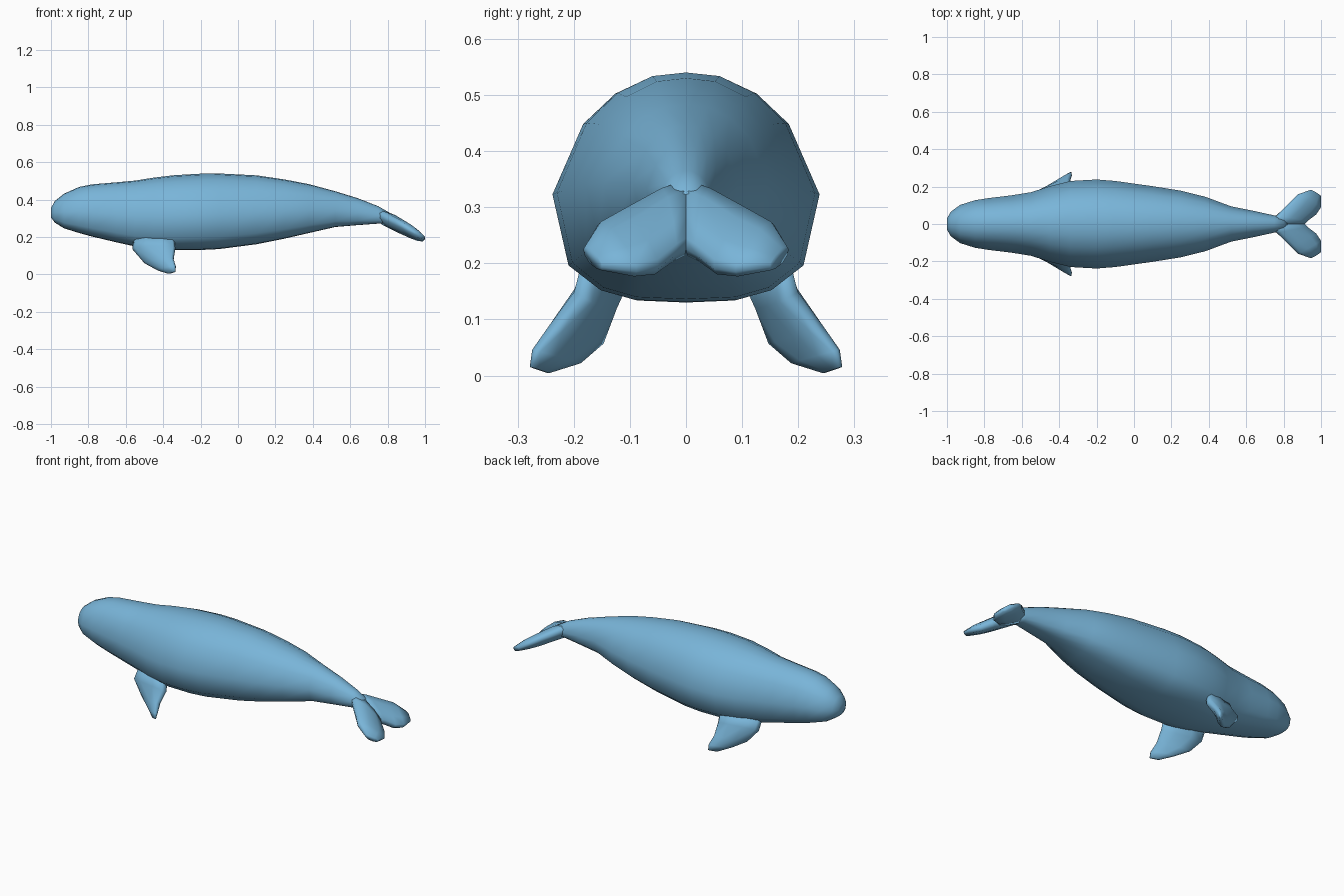
import bpy, bmesh
from mathutils import Vector

if "Cube" in bpy.data.objects:
    bpy.data.objects.remove(bpy.data.objects["Cube"])

skin = bpy.data.materials.new("light blue skin")
skin.diffuse_color = (0.19, 0.46, 0.69, 1)
skin.use_nodes = True
skin.node_tree.nodes["Principled BSDF"].inputs["Base Color"].default_value = skin.diffuse_color


def loft(name, rings):
    """Skin a list of closed rings and cap both ends."""
    bm = bmesh.new()
    rows = [[bm.verts.new(p) for p in r] for r in rings]
    n = len(rows[0])
    for a, b in zip(rows, rows[1:]):
        for i in range(n):
            j = (i + 1) % n
            bm.faces.new((a[i], a[j], b[j], b[i]))
    bm.faces.new(rows[0])
    bm.faces.new(rows[-1])
    bmesh.ops.remove_doubles(bm, verts=bm.verts, dist=0.0005)
    bmesh.ops.recalc_face_normals(bm, faces=bm.faces)
    for f in bm.faces:
        f.smooth = True
    me = bpy.data.meshes.new(name)
    bm.to_mesh(me)
    bm.free()
    me.materials.append(skin)
    ob = bpy.data.objects.new(name, me)
    bpy.context.collection.objects.link(ob)
    return ob


def fin(name, sections, side):
    """Blade lofted through (leading point, trailing point, thickness)."""
    mids = [(Vector(l) + Vector(t)) / 2 for l, t, _ in sections]
    span = mids[-1] - mids[0]
    # chord position (0 leading, 1 trailing) and share of half thickness
    prof = [(0, 0), (.07, .55), (.35, 1), (.7, .85), (.96, .5), (1, 0),
            (.96, -.5), (.7, -.85), (.35, -1), (.07, -.55)]
    rings = []
    for l, t, th in sections:
        l, t = Vector(l), Vector(t)
        nrm = (t - l).cross(span).normalized()
        ring = [l.lerp(t, u) + nrm * (w * th / 2) for u, w in prof]
        rings.append([(p.x, p.y * side, p.z) for p in ring])
    return loft(name, rings)


# Body: x, top z, bottom z, half width
stations = [
    (-1.0, .355, .305, .03), (-.98, .392, .278, .065), (-.93, .432, .247, .102),
    (-.85, .468, .222, .127), (-.78, .482, .203, .138), (-.65, .493, .172, .154),
    (-.55, .502, .150, .170), (-.45, .518, .136, .202), (-.34, .531, .130, .230),
    (-.2, .539, .131, .238), (-.1, .540, .136, .230), (.1, .530, .162, .202),
    (.25, .508, .192, .178), (.38, .483, .222, .146), (.52, .445, .254, .094),
    (.64, .408, .264, .070), (.75, .365, .272, .046), (.82, .325, .270, .035),
]
# right half of the cross-section, from the back down to the belly
half = [(0, 1), (.26, .97), (.53, .83), (.77, .58), (1, 0),
        (.88, -.66), (.64, -.89), (.38, -.98), (0, -1)]
outline = half + [(-a, b) for a, b in half[-2:0:-1]]
rings = []
for x, top, bot, hw in stations:
    zm = bot + .47 * (top - bot)
    rings.append([(x, a * hw, zm + b * ((top - zm) if b > 0 else (zm - bot)))
                  for a, b in outline])
loft("body", rings)

# Flippers, hanging down and out behind the head
flipper = [
    ((-.56, .10, .19), (-.34, .17, .21), .07),
    ((-.565, .14, .135), (-.335, .185, .14), .075),
    ((-.50, .155, .06), (-.345, .235, .085), .06),
    ((-.43, .19, .022), (-.335, .27, .045), .04),
    ((-.375, .245, .004), (-.335, .277, .015), .015),
]
# Tail flukes, one lobe per side meeting at the notch
fluke = [
    ((.72, 0, .34), (.91, 0, .225), .075),
    ((.765, .048, .325), (.925, .018, .215), .075),
    ((.84, .122, .287), (.97, .05, .19), .065),
    ((.875, .158, .267), (.998, .088, .185), .055),
    ((.945, .183, .225), (.998, .15, .193), .03),
]
for side, word in ((1, "left"), (-1, "right")):
    fin("flipper_" + word, flipper, side)
    fin("tail_fluke_" + word, fluke, side)
